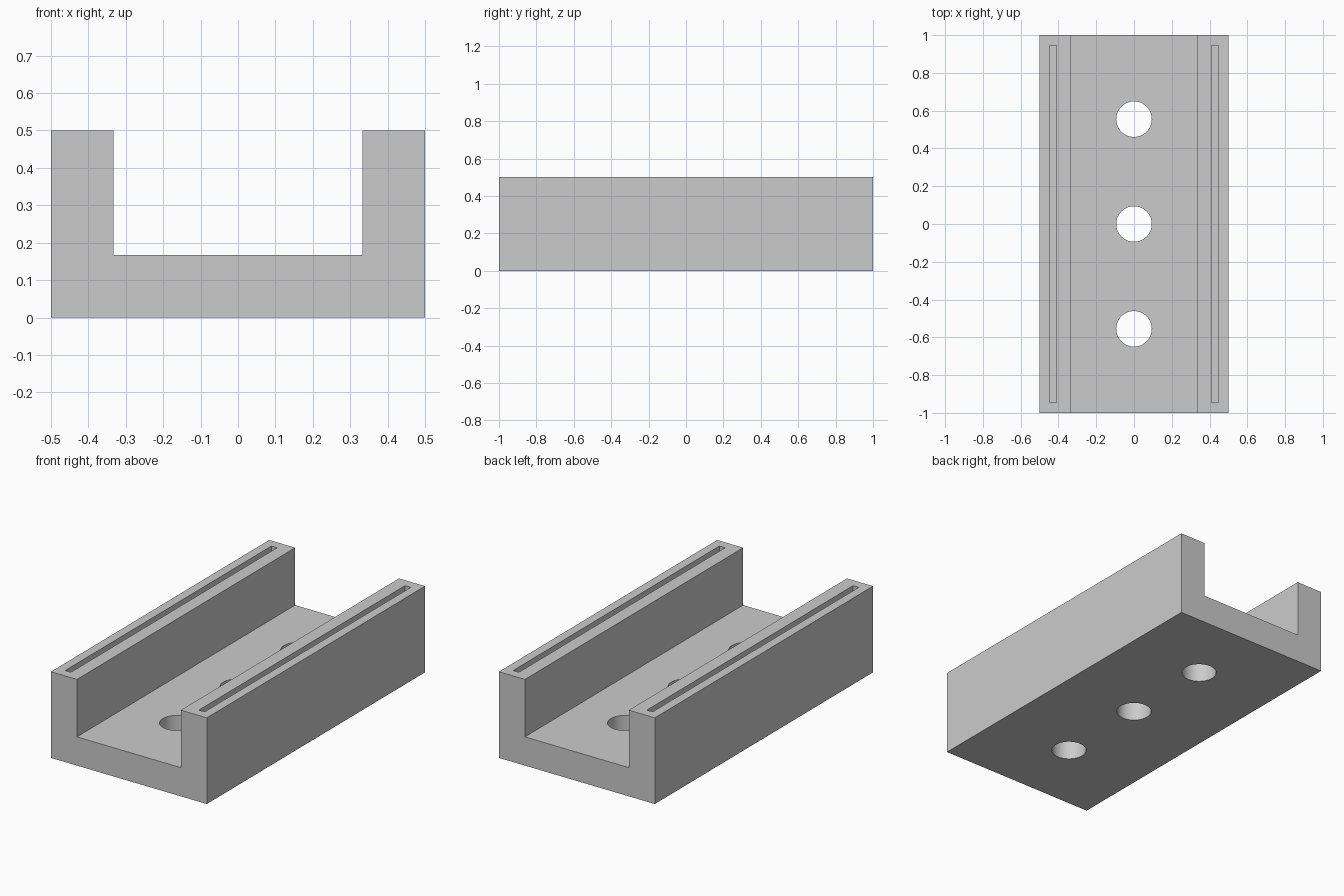
import bpy
import bmesh
from mathutils import Matrix, Vector

cube = bpy.data.objects.get("Cube")
if cube:
    bpy.data.objects.remove(cube, do_unlink=True)

grey = bpy.data.materials.new("plain grey")
grey.use_nodes = True
colour = (0.6, 0.6, 0.6, 1)
grey.diffuse_color = colour
grey.node_tree.nodes["Principled BSDF"].inputs["Base Color"].default_value = colour

WIDTH, LENGTH, HEIGHT = 1.0, 2.0, 0.5
INNER = 1 / 3          # half width of the channel
FLOOR = 1 / 6          # floor thickness
SLOT_DEPTH = 0.11


def add_object(name, bm):
    bmesh.ops.recalc_face_normals(bm, faces=bm.faces)
    mesh = bpy.data.meshes.new(name)
    bm.to_mesh(mesh)
    bm.free()
    mesh.materials.append(grey)
    obj = bpy.data.objects.new(name, mesh)
    bpy.context.collection.objects.link(obj)
    return obj


# U-shaped channel, extruded along y
half = WIDTH / 2
right_side = [(half, 0), (half, HEIGHT), (INNER, HEIGHT), (INNER, FLOOR)]
profile = right_side + [(-x, z) for x, z in reversed(right_side)]
bm = bmesh.new()
face = bm.faces.new([bm.verts.new((x, -LENGTH / 2, z)) for x, z in profile])
extruded = bmesh.ops.extrude_face_region(bm, geom=[face])["geom"]
bmesh.ops.translate(bm, vec=Vector((0, LENGTH, 0)),
                    verts=[v for v in extruded if isinstance(v, bmesh.types.BMVert)])
channel = add_object("channel_rail", bm)

# Cutters: three round floor holes and a blind slot in each wall top
bm = bmesh.new()
for y in (-0.555, 0, 0.555):
    bmesh.ops.create_cone(bm, cap_ends=True, segments=64, radius1=0.094,
                          radius2=0.094, depth=0.6,
                          matrix=Matrix.Translation((0, y, 0.1)))
for side in (-1, 1):
    place = Matrix.Translation((side * 0.429, 0, HEIGHT))
    size = Matrix.Diagonal((0.037, 1.89, 2 * SLOT_DEPTH, 1))
    bmesh.ops.create_cube(bm, size=1, matrix=place @ size)
cutter = add_object("hole_and_slot_cutter", bm)
cutter.hide_render = True

cut = channel.modifiers.new("holes and slots", 'BOOLEAN')
cut.operation = 'DIFFERENCE'
cut.solver = 'EXACT'
cut.object = cutter

# Apply the cut and remove the cutter
bpy.ops.object.select_all(action='DESELECT')
channel.select_set(True)
bpy.context.view_layer.objects.active = channel
bpy.ops.object.modifier_apply(modifier=cut.name)
bpy.data.objects.remove(cutter, do_unlink=True)

# Smooth hole walls, sharp edges elsewhere
bpy.ops.object.shade_smooth_by_angle(angle=0.5)
